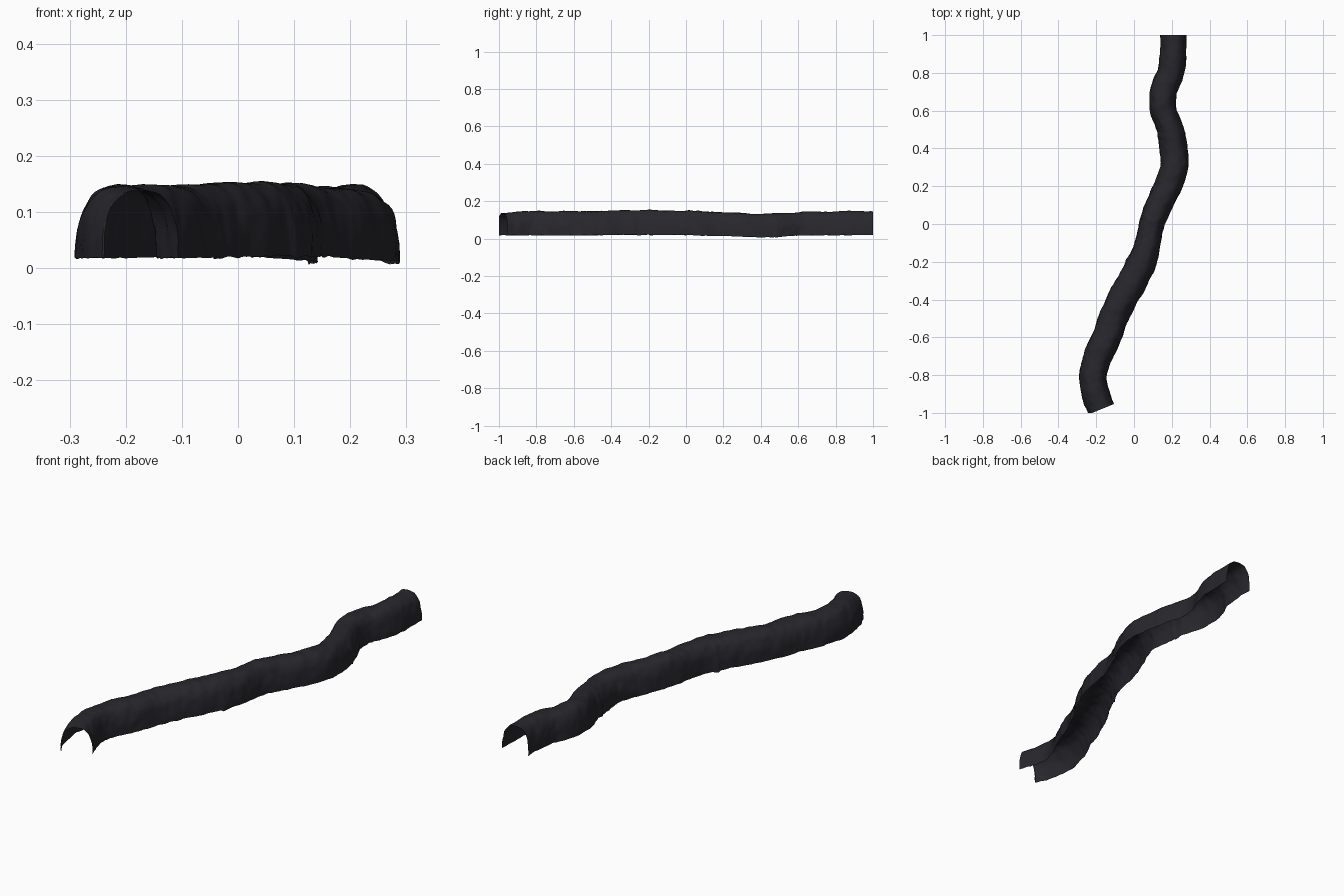
import bpy, bmesh, math
from mathutils import Vector, noise

if "Cube" in bpy.data.objects:
    bpy.data.objects.remove(bpy.data.objects["Cube"])

# Path control points: x, y, half width, top z, bottom z
PATH = [(-0.172, -0.98, .073, .138, .018), (-0.203, -0.90, .074, .144, .018),
        (-0.217, -0.80, .072, .146, .018), (-0.190, -0.70, .075, .147, .018),
        (-0.145, -0.60, .076, .147, .018), (-0.110, -0.50, .077, .146, .018),
        (-0.063, -0.40, .078, .150, .020), (-0.008, -0.30, .080, .152, .021),
        (0.042, -0.20, .074, .153, .022), (0.073, -0.10, .070, .150, .020),
        (0.094, 0.00, .066, .150, .020), (0.132, 0.10, .070, .146, .017),
        (0.180, 0.20, .073, .142, .014), (0.212, 0.30, .073, .137, .012),
        (0.210, 0.40, .074, .131, .007), (0.191, 0.50, .071, .134, .012),
        (0.156, 0.60, .069, .142, .017), (0.155, 0.70, .071, .144, .018),
        (0.193, 0.80, .071, .145, .018), (0.207, 0.90, .070, .147, .019),
        (0.207, 1.00, .070, .147, .020)]
STEPS, SIDES = 12, 28


def spline(i, t):
    """Catmull-Rom through every channel of the path table."""
    last = len(PATH) - 1
    p = [PATH[min(max(i + k, 0), last)] for k in (-1, 0, 1, 2)]
    return [0.5 * (2 * b + (c - a) * t + (2 * a - 5 * b + 4 * c - d) * t * t
                   + (3 * b - a - 3 * c + d) * t ** 3) for a, b, c, d in zip(*p)]


def arch_point(s, half_width, top, bottom):
    """Open arch: s runs 0..1 from the right foot over the crown."""
    a = math.pi * s
    c, n = math.cos(a), math.sin(a)
    x = half_width * math.copysign(abs(c) ** 0.72, c)
    return x, bottom + (top - bottom) * max(n, 0) ** 0.85


stations = [spline(i, k / STEPS) for i in range(len(PATH) - 1) for k in range(STEPS)]
stations.append(list(PATH[-1]))

# Rough rock tunnel: single open sheet swept along the path
bm = bmesh.new()
rings = []
for j, (x, y, hw, top, bottom) in enumerate(stations):
    a, b = stations[max(j - 1, 0)], stations[min(j + 1, len(stations) - 1)]
    tangent = Vector((b[0] - a[0], b[1] - a[1], 0)).normalized()
    side = Vector((tangent.y, -tangent.x, 0))
    # Overlapping collars where tunnel pieces meet
    for cy in (-0.23, 0.46):
        d = y - cy
        if 0 <= d < 0.05:
            hw += 0.004 * (1 - d / 0.05)
            bottom -= 0.005 * (1 - d / 0.05)
    ring = []
    for k in range(SIDES + 1):
        u, z = arch_point(k / SIDES, hw, top, bottom)
        p = Vector((x, y, z)) + side * u
        out = (side * u + Vector((0, 0, max(z - 0.06, 0)))).normalized()
        bump = 0.005 * noise.noise(p * 13) + 0.003 * noise.noise(p * 34 + Vector((5, 2, 1)))
        p += out * bump
        if k in (0, SIDES):
            p.z += 0.004 * noise.noise(Vector((k, y * 30, 3)))
        p.y = min(max(p.y, -1), 1)
        p.z = max(p.z, 0)
        ring.append(bm.verts.new(p))
    rings.append(ring)
for r0, r1 in zip(rings, rings[1:]):
    for k in range(SIDES):
        bm.faces.new((r0[k], r1[k], r1[k + 1], r0[k + 1]))

mesh = bpy.data.meshes.new("tunnel_shell")
bm.to_mesh(mesh)
bm.free()
tunnel = bpy.data.objects.new("tunnel_shell", mesh)
bpy.context.collection.objects.link(tunnel)

rock = bpy.data.materials.new("dark_rock")
rock.diffuse_color = (0.02, 0.02, 0.026, 1)
rock.use_nodes = True
rock.node_tree.nodes["Principled BSDF"].inputs["Base Color"].default_value = rock.diffuse_color
mesh.materials.append(rock)

bpy.context.view_layer.objects.active = tunnel
tunnel.select_set(True)
bpy.ops.object.shade_smooth_by_angle(angle=math.radians(35))
